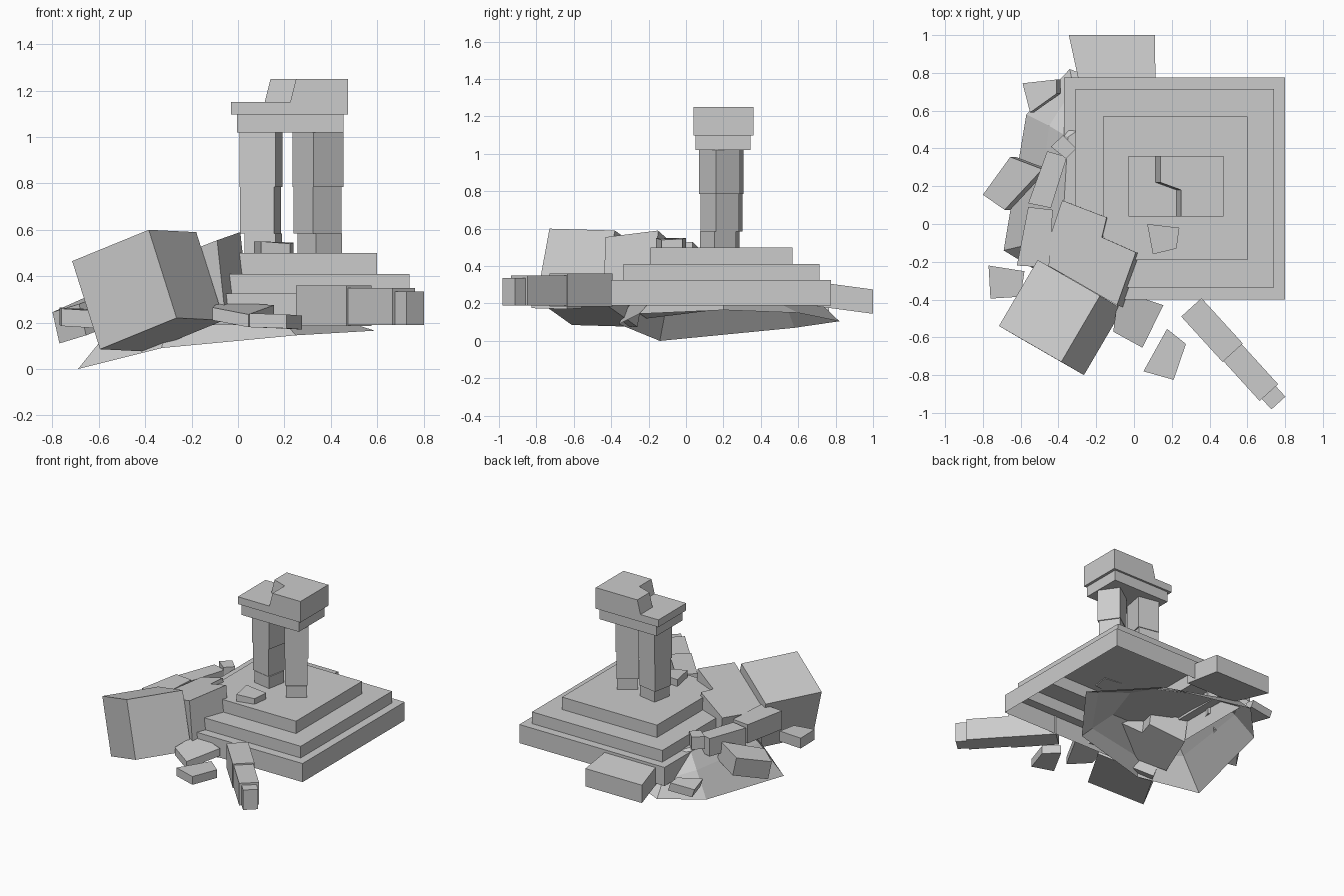
import bpy, math
from mathutils import Vector as V

if "Cube" in bpy.data.objects:
    bpy.data.objects.remove(bpy.data.objects["Cube"])


def mesh(name, verts, faces):
    me = bpy.data.meshes.new(name)
    me.from_pydata([tuple(v) for v in verts], [], faces)
    me.update()
    ob = bpy.data.objects.new(name, me)
    bpy.context.collection.objects.link(ob)
    return ob


def loft(name, rings, bottom=True):
    """Skin equal-length rings (anticlockwise from above, low to high), cap the top."""
    n, k = len(rings[0]), len(rings)
    faces = [(r*n + i, r*n + (i+1) % n, (r+1)*n + (i+1) % n, (r+1)*n + i)
             for r in range(k-1) for i in range(n)]
    faces.append(tuple(range((k-1)*n, k*n)))
    if bottom:
        faces.append(tuple(reversed(range(n))))
    return mesh(name, [p for r in rings for p in r], faces)


def prism(name, top, drop):
    """Chunk with the given top outline, pushed along the drop vector."""
    top = [V(p) for p in top]
    area = sum(a.x*b.y - b.x*a.y for a, b in zip(top, top[1:] + top[:1]))
    if area < 0:
        top.reverse()
    return loft(name, [[p + V(drop) for p in top], top])


def slab(name, outline, z0, z1):
    return prism(name, [(x, y, z1) for x, y in outline], (0, 0, z0 - z1))


def rect(x0, x1, y0, y1):
    return [(x0, y0), (x1, y0), (x1, y1), (x0, y1)]


def turned(cx, cy, side, deg):
    h = side / math.sqrt(2)
    return [(cx + h*math.cos(math.radians(deg + 45 + 90*i)),
             cy + h*math.sin(math.radians(deg + 45 + 90*i))) for i in range(4)]


# Stepped platform, an open shell underneath
tiers = [((-.37, .80, -.40, .775), .19, .325),
         ((-.31, .74, -.335, .715), .325, .41),
         ((-.165, .60, -.19, .57), .41, .50)]
loft("stepped_platform", [[(x, y, z) for x, y in rect(*r)]
                          for r, a, b in tiers for z in (a, b)], bottom=False)

# Two twisted pillars, each of three stacked stones
for side, cx, cy, turn in (("left", .10, .215, -11), ("right", .345, .18, 35)):
    for part, size, dx, dy, z0, z1 in (("foot", .138, .008, -.01, .50, .585),
                                       ("lower", .149, -.003, .0, .585, .785),
                                       ("upper", .158, 0, 0, .785, 1.02)):
        slab(f"{side}_pillar_{part}", turned(cx + dx, cy + dy, size, turn), z0, z1)

# Lintel with a broken, stepped top stone
slab("lintel", rect(-.005, .455, .05, .345), 1.02, 1.097)
slab("cap_low", rect(-.03, .475, .04, .36), 1.097, 1.15)
cap = [(.475, .04), (.475, .36), (.14, .36), (.14, .22), (.25, .18), (.25, .04)]
loft("cap_broken_top", [[(x - (.025 if x < .3 else 0), y, 1.15) for x, y in cap],
                        [(x, y, 1.25) for x, y in cap]])

# Earth mound under the left side, a hollow shell
rim = [(-.69, -.14, 0), (-.33, -.36, .09), (.25, -.25, .145), (.59, .2, .165),
       (.25, .6, .15), (-.34, .82, .105), (-.57, .58, .07)]
shoulder = [(-.52, -.1, .21), (-.3, -.3, .2), (.2, -.2, .2), (.48, .2, .2),
            (.2, .5, .2), (-.32, .72, .2), (-.45, .52, .23)]
crest = [(-.38, -.05, .33), (-.25, -.15, .34), (.1, -.1, .3), (.2, .2, .3),
         (.1, .35, .3), (-.29, .5, .32), (-.35, .46, .345)]
loft("earth_mound", [rim, shoulder, crest], bottom=False)

# Large toppled block and the broken piece behind it
o, u, v, w = (V(p) for p in ((-.595, -.61, .085), (.33, -.19, .135),
                             (.205, .35, -.01), (-.12, .07, .38)))
prism("toppled_block", [o + w, o + w + u, o + w + u + v, o + w + v], -w)
prism("toppled_block_broken_end",
      [(-.49, -.20, .40), (-.09, -.43, .555), (.01, -.15, .59),
       (-.17, -.07, .52), (-.145, .035, .53), (-.38, .125, .44)], (.03, -.01, -.28))

# Fallen column in front, three sections along one line
d, side = V((.41, -.45)).normalized(), V((.45, .41)).normalized()
start = V((.25, -.49))
for name, a, b, off, wide, z0, z1 in (("a", 0, .325, 0, .145, .185, .36),
                                      ("b", .32, .61, .006, .132, .19, .35),
                                      ("c", .595, .685, .022, .10, .19, .335)):
    p, q, s = start + d*a + side*off, start + d*b + side*off, side*wide
    slab("fallen_column_" + name, [p, q, q + s, p + s], z0, z1)

# Fallen column on the left slope
slab("left_column_a", [(-.46, .385), (-.355, .355), (-.44, .085), (-.56, .11)], .28, .41)
slab("left_column_b", [(-.56, .09), (-.43, .075), (-.45, -.23), (-.62, -.22)], .29, .425)

# Slab resting against the back
prism("back_slab", [(-.345, 1, .275), (.11, 1, .275), (.115, .70, .315), (-.28, .70, .315)],
      (0, 0, -.13))

# Loose rubble
rubble = [
    ("back_left", [(-.59, .745, .21), (-.41, .765, .22), (-.41, .69, .23), (-.55, .59, .22)], (.02, 0, -.06)),
    ("left", [(-.655, .355, .31), (-.485, .29, .36), (-.685, .075, .28), (-.80, .155, .245)], (.03, 0, -.135)),
    ("front_left", [(-.77, -.22, .265), (-.58, -.25, .255), (-.60, -.385, .25), (-.76, -.395, .26)], (0, 0, -.075)),
    ("front", [(.045, -.655, .235), (.155, -.43, .275), (-.08, -.35, .29), (-.11, -.57, .265)], (0, 0, -.055)),
    ("front_low", [(.175, -.555, .235), (.275, -.635, .23), (.21, -.825, .235), (.05, -.78, .24)], (0, 0, -.06)),
    ("platform", [(.07, 0, .55), (.24, -.02, .545), (.225, -.13, .54), (.10, -.16, .55)], (0, 0, -.05)),
    ("crest", [(-.375, .47, .43), (-.305, .40, .43), (-.36, .345, .43), (-.44, .41, .43)], (0, 0, -.09)),
]
for name, top, drop in rubble:
    prism("rubble_" + name, top, drop)
